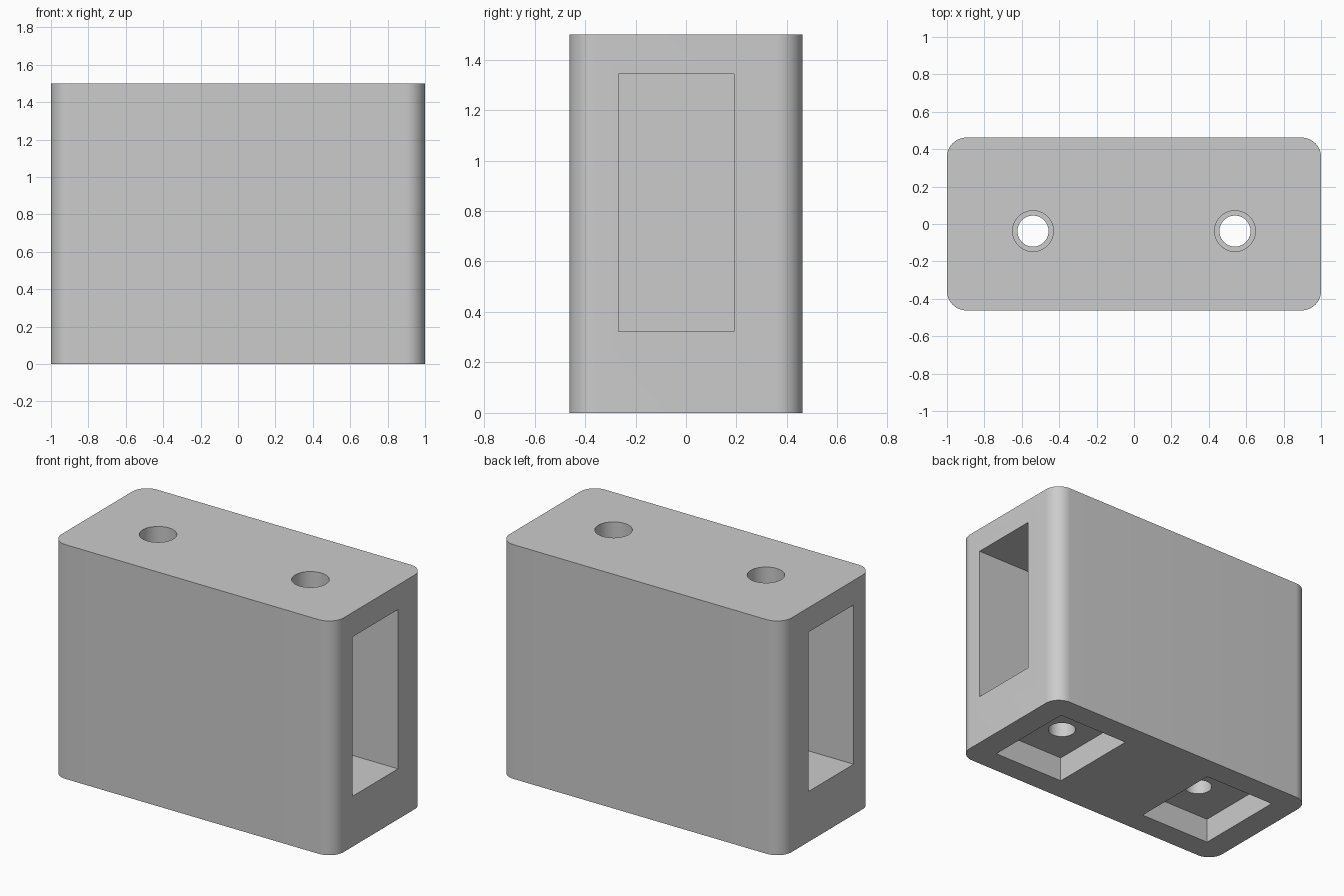
import bpy
import bmesh
import math
from mathutils import Matrix, Vector

if "Cube" in bpy.data.objects:
    bpy.data.objects.remove(bpy.data.objects["Cube"], do_unlink=True)

WIDTH, DEPTH, HEIGHT = 2.0, 0.924, 1.5
HOLE_X, HOLE_Y = 0.54, -0.038
OVER = 0.1  # how far cutters reach past the surfaces

grey = bpy.data.materials.new("plain grey")
grey.use_nodes = True
colour = (0.6, 0.6, 0.6, 1)
grey.diffuse_color = colour
grey.node_tree.nodes["Principled BSDF"].inputs["Base Color"].default_value = colour


def make_object(name, bm):
    mesh = bpy.data.meshes.new(name)
    bm.to_mesh(mesh)
    bm.free()
    mesh.materials.append(grey)
    obj = bpy.data.objects.new(name, mesh)
    bpy.context.collection.objects.link(obj)
    return obj


def box(name, low, high, corner=0):
    low, high = Vector(low), Vector(high)
    bm = bmesh.new()
    place = Matrix.Translation((low + high) / 2) @ Matrix.Diagonal((*(high - low), 1))
    bmesh.ops.create_cube(bm, size=1, matrix=place)
    if corner:
        upright = [e for e in bm.edges
                   if abs(e.verts[0].co.z - e.verts[1].co.z) > 0.01]
        bmesh.ops.bevel(bm, geom=upright, offset=corner, segments=16,
                        profile=0.5, affect='EDGES')
    return make_object(name, bm)


def cylinder(name, x, y, radius, bottom, top):
    bm = bmesh.new()
    bmesh.ops.create_cone(bm, cap_ends=True, segments=64, radius1=radius,
                          radius2=radius, depth=top - bottom,
                          matrix=Matrix.Translation((x, y, (bottom + top) / 2)))
    return make_object(name, bm)


def cut(target, cutter):
    mod = target.modifiers.new("cut", 'BOOLEAN')
    mod.operation = 'DIFFERENCE'
    mod.solver = 'EXACT'
    mod.object = cutter
    bpy.context.view_layer.objects.active = target
    bpy.ops.object.modifier_apply(modifier=mod.name)
    bpy.data.objects.remove(cutter, do_unlink=True)


# Block with rounded upright corners
block = box("block", (-WIDTH / 2, -DEPTH / 2, 0),
            (WIDTH / 2, DEPTH / 2, HEIGHT), corner=0.104)

for side in (-1, 1):
    def span(inner, outer):
        return sorted((side * inner, side * outer))

    # Deep slot in the end, leaving a dividing wall in the middle
    x0, x1 = span(0.077, WIDTH / 2 + OVER)
    cut(block, box("slot", (x0, -0.268, 0.323), (x1, 0.191, 1.343)))

    # Rectangular pocket in the underside
    x0, x1 = span(0.325, 0.835)
    cut(block, box("pocket", (x0, -0.305, -OVER), (x1, 0.305, 0.16)))

    # Wide hole through the roof, narrow hole through the slot floor
    cut(block, cylinder("roof_hole", side * HOLE_X, HOLE_Y, 0.109,
                        1.0, HEIGHT + OVER))
    cut(block, cylinder("floor_hole", side * HOLE_X, HOLE_Y, 0.083,
                        0.08, 0.5))

# Smooth the curved walls, keep the edges crisp
bpy.ops.object.select_all(action='DESELECT')
block.select_set(True)
bpy.context.view_layer.objects.active = block
bpy.ops.object.shade_smooth_by_angle(angle=math.radians(30))
